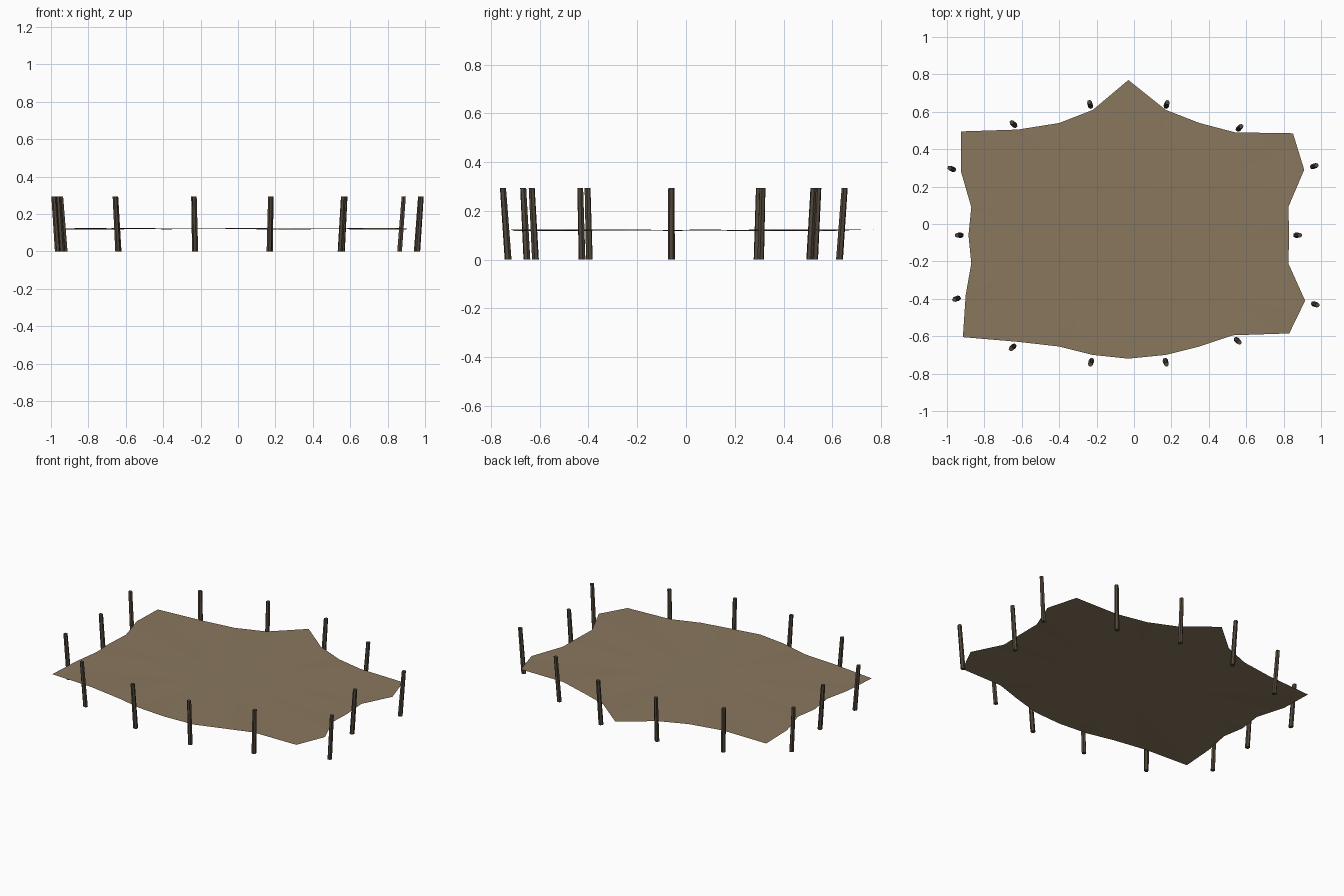
import bpy, bmesh, math
from mathutils import Vector

if "Cube" in bpy.data.objects:
    bpy.data.objects.remove(bpy.data.objects["Cube"])

CENTER = Vector((-0.03, -0.06, 0.0))


def material(name, rgb):
    m = bpy.data.materials.new(name)
    m.diffuse_color = (*rgb, 1)
    m.use_nodes = True
    m.node_tree.nodes["Principled BSDF"].inputs["Base Color"].default_value = m.diffuse_color
    return m


def add_object(name, bm, mat):
    mesh = bpy.data.meshes.new(name)
    bm.to_mesh(mesh)
    bm.free()
    mesh.materials.append(mat)
    obj = bpy.data.objects.new(name, mesh)
    bpy.context.collection.objects.link(obj)
    return obj


hide_mat = material("tanned_hide", (0.25, 0.185, 0.11))
wood_mat = material("dark_wood", (0.085, 0.065, 0.045))

# Stretched hide: a thin fan from the middle to a ragged outline
outline = [
    (-0.03, 0.77), (-0.22, 0.61), (-0.40, 0.54), (-0.62, 0.505), (-0.925, 0.495),
    (-0.925, 0.28), (-0.87, 0.09), (-0.885, -0.06), (-0.87, -0.21), (-0.90, -0.38),
    (-0.915, -0.605), (-0.62, -0.63), (-0.40, -0.655), (-0.22, -0.70), (-0.03, -0.72),
    (0.17, -0.70), (0.35, -0.655), (0.53, -0.595), (0.83, -0.585), (0.915, -0.41),
    (0.825, -0.21), (0.83, -0.06), (0.825, 0.09), (0.91, 0.29), (0.85, 0.485),
    (0.54, 0.49), (0.35, 0.54), (0.17, 0.61)]
bm = bmesh.new()
middle = bm.verts.new((CENTER.x, CENTER.y, 0.121))
rim = [bm.verts.new((x, y, 0.121 + 0.004 * math.sin(2.3 * i + 1.5)))
       for i, (x, y) in enumerate(outline)]
for i, v in enumerate(rim):
    f = bm.faces.new((middle, v, rim[(i + 1) % len(rim)]))
    f.smooth = True
add_object("stretched_hide", bm, hide_mat)

# Stakes: six-sided pegs leaning outward around the hide
stakes = [
    (0.175, 0.64), (0.565, 0.515), (0.965, 0.31), (0.875, -0.06), (0.97, -0.43),
    (0.555, -0.625), (0.17, -0.74), (-0.23, -0.74), (-0.65, -0.66), (-0.95, -0.40),
    (-0.935, -0.06), (-0.975, 0.295), (-0.645, 0.535), (-0.235, 0.64)]
RADIUS, HEIGHT, LEAN = 0.0145, 0.294, 0.022
for n, (x, y) in enumerate(stakes):
    spot = Vector((x, y, 0))
    out = (spot - CENTER).normalized()
    turn = math.atan2(out.y, out.x)
    bm = bmesh.new()
    bmesh.ops.create_cone(bm, cap_ends=True, segments=6, radius1=RADIUS,
                          radius2=RADIUS * 0.88, depth=HEIGHT)
    for v in bm.verts:
        t = v.co.z / HEIGHT
        c, s = math.cos(turn), math.sin(turn)
        flat = Vector((v.co.x * c - v.co.y * s, v.co.x * s + v.co.y * c, 0))
        v.co = spot + flat + out * LEAN * t + Vector((0, 0, v.co.z + HEIGHT / 2))
    add_object(f"stake_{n + 1}", bm, wood_mat)
